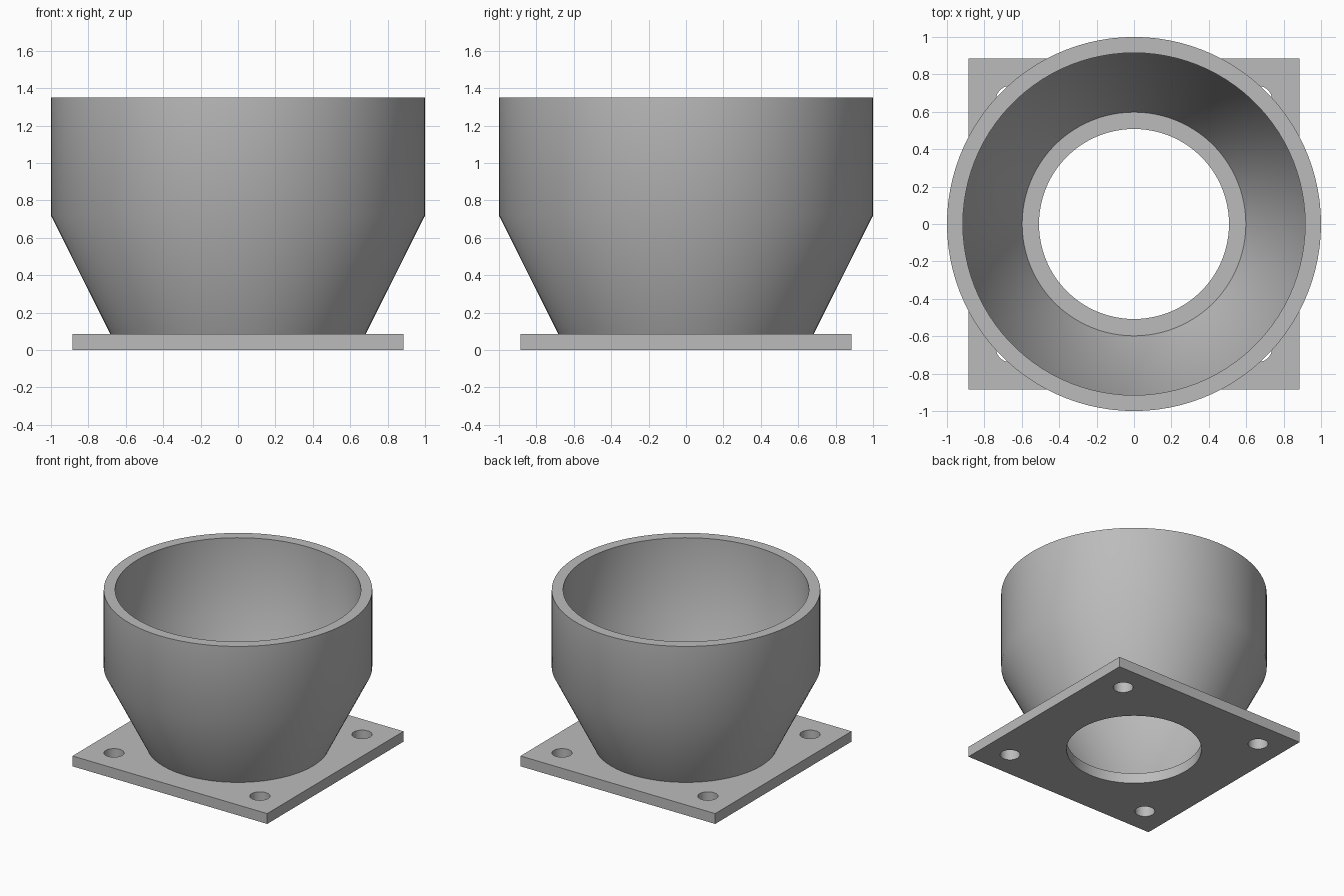
import bpy, bmesh, math

cube = bpy.data.objects.get("Cube")
if cube:
    bpy.data.objects.remove(cube, do_unlink=True)

SEGMENTS = 100
PLATE_HALF, PLATE_TOP = 0.885, 0.085
WALL = 0.085
HOLE_OFFSET = 0.663

grey = bpy.data.materials.new("plain grey")
grey.use_nodes = True
grey.diffuse_color = (0.5, 0.5, 0.5, 1)
grey.node_tree.nodes["Principled BSDF"].inputs["Base Color"].default_value = grey.diffuse_color


def activate(obj):
    bpy.ops.object.select_all(action="DESELECT")
    obj.select_set(True)
    bpy.context.view_layer.objects.active = obj


def finish(obj):
    activate(obj)
    bpy.ops.object.shade_smooth_by_angle(angle=math.radians(35))


def lathe(name, profile):
    """Spin a closed (radius, height) outline around the z axis."""
    bm = bmesh.new()
    rings = []
    for i in range(SEGMENTS):
        a = math.tau * i / SEGMENTS
        rings.append([bm.verts.new((r * math.cos(a), r * math.sin(a), z)) for r, z in profile])
    n = len(profile)
    for i, ring in enumerate(rings):
        after = rings[(i + 1) % SEGMENTS]
        for j in range(n):
            k = (j + 1) % n
            bm.faces.new((ring[j], after[j], after[k], ring[k]))
    bmesh.ops.recalc_face_normals(bm, faces=bm.faces)
    mesh = bpy.data.meshes.new(name)
    bm.to_mesh(mesh)
    bm.free()
    obj = bpy.data.objects.new(name, mesh)
    bpy.context.collection.objects.link(obj)
    mesh.materials.append(grey)
    finish(obj)
    return obj


def drill(target, x, y, radius, sides):
    """Cut a vertical through hole."""
    bpy.ops.mesh.primitive_cylinder_add(vertices=sides, radius=radius, depth=1, location=(x, y, 0))
    cutter = bpy.context.object
    cutter.hide_render = True
    cut = target.modifiers.new("hole", "BOOLEAN")
    cut.operation, cut.solver, cut.object = "DIFFERENCE", "EXACT", cutter
    activate(target)
    bpy.ops.object.modifier_apply(modifier=cut.name)
    bpy.data.objects.remove(cutter, do_unlink=True)


# Square mounting plate with a central opening and four bolt holes
bpy.ops.mesh.primitive_cube_add(size=1, location=(0, 0, PLATE_TOP / 2))
plate = bpy.context.object
plate.name = "base_plate"
plate.scale = (2 * PLATE_HALF, 2 * PLATE_HALF, PLATE_TOP)
bpy.ops.object.transform_apply(location=True, rotation=False, scale=True)
plate.data.materials.append(grey)
drill(plate, 0, 0, 0.508, SEGMENTS)
for sx in (-1, 1):
    for sy in (-1, 1):
        drill(plate, sx * HOLE_OFFSET, sy * HOLE_OFFSET, 0.075, 48)
finish(plate)

# Hollow funnel: flared lower cone running into a straight collar
outer = [(0.683, PLATE_TOP), (1.0, 0.718), (1.0, 1.35)]
inner = [(r - WALL, z) for r, z in reversed(outer)]
lathe("funnel_cup", outer + inner)
